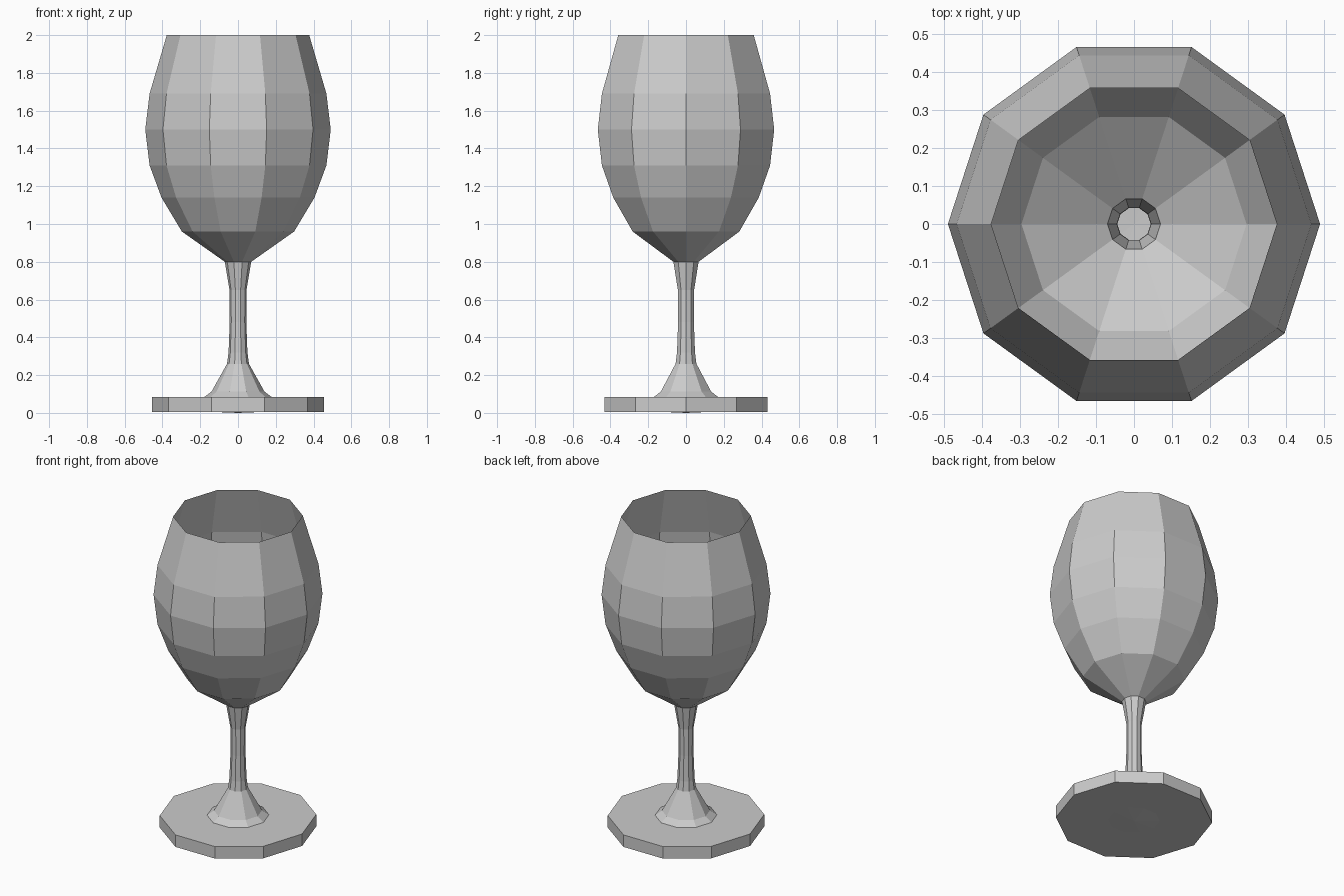
import bpy, bmesh
from math import cos, sin, pi

if "Cube" in bpy.data.objects:
    bpy.data.objects.remove(bpy.data.objects["Cube"])

SIDES = 10


def lathe(name, profile):
    """Spin an (r, z) profile into a faceted open shell; r = 0 makes a tip."""
    bm = bmesh.new()
    rings = []
    for r, z in profile:
        if r == 0:
            rings.append([bm.verts.new((0, 0, z))] * SIDES)
        else:
            rings.append([bm.verts.new((r * cos(2 * pi * i / SIDES),
                                        r * sin(2 * pi * i / SIDES), z))
                          for i in range(SIDES)])
    for a, b in zip(rings, rings[1:]):
        for i in range(SIDES):
            j = (i + 1) % SIDES
            quad = [a[i], a[j], b[j], b[i]]
            bm.faces.new(list(dict.fromkeys(quad)))
    mesh = bpy.data.meshes.new(name)
    bm.to_mesh(mesh)
    bm.free()
    obj = bpy.data.objects.new(name, mesh)
    bpy.context.collection.objects.link(obj)
    return obj


# Flat foot with a barely raised underside, open above where the stem begins
lathe("foot", [(0, 0), (0.15, 0.006), (0.455, 0.006), (0.455, 0.083), (0.18, 0.083)])

# Hollow flared stem
lathe("stem", [(0.18, 0.083), (0.14, 0.113), (0.058, 0.26), (0.05, 0.32),
               (0.044, 0.48), (0.045, 0.65), (0.07, 0.8)])

# Thin single-walled bowl
lathe("bowl", [(0.07, 0.8), (0.297, 0.96), (0.405, 1.14), (0.468, 1.31),
               (0.491, 1.5), (0.468, 1.69), (0.377, 2.0)])
